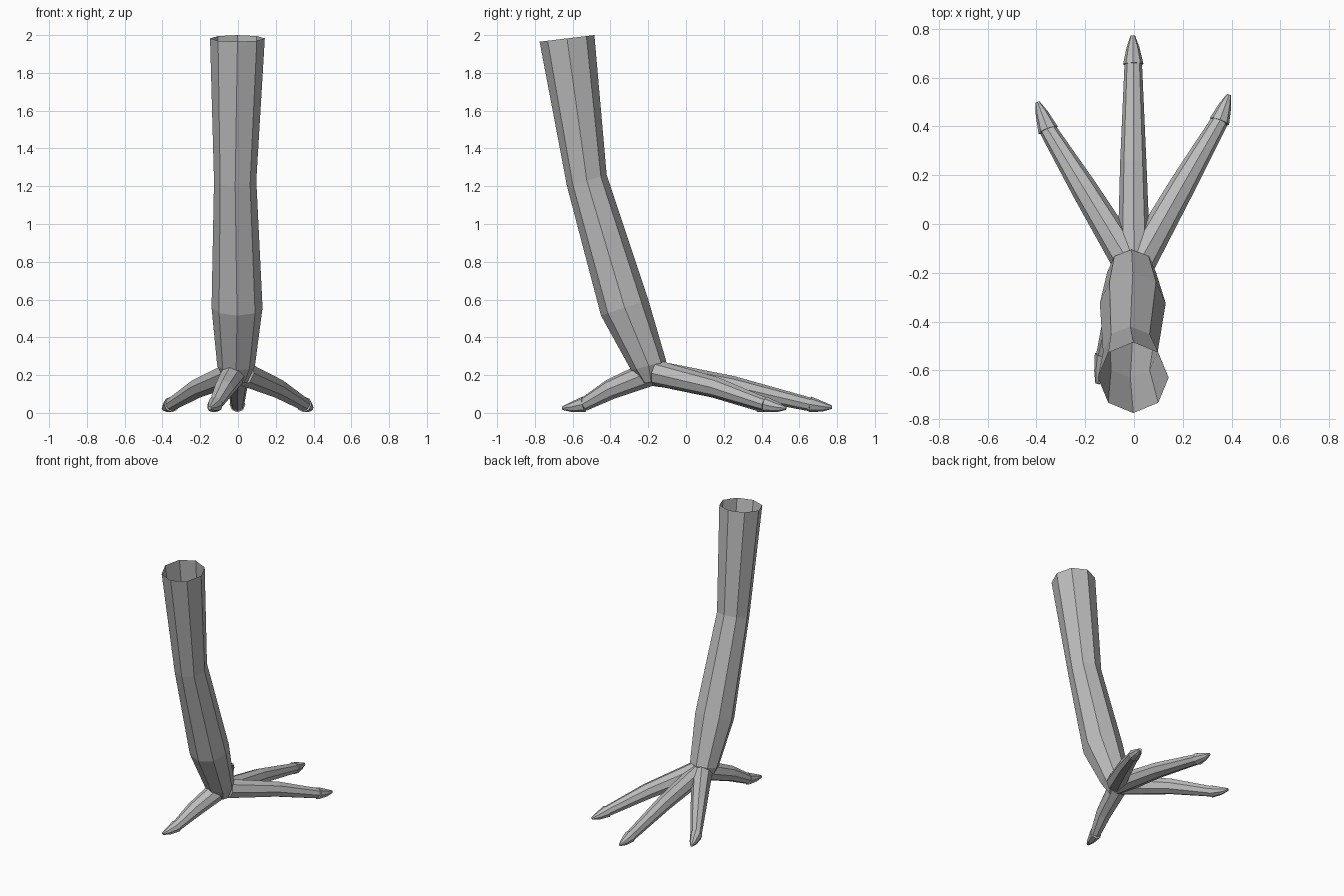
import bpy
import bmesh
from math import sin, cos, tau
from mathutils import Vector

cube = bpy.data.objects.get("Cube")
if cube:
    bpy.data.objects.remove(cube)

grey = bpy.data.materials.new("plain grey")
grey.use_nodes = True
GREY = (0.5, 0.5, 0.5, 1)
grey.diffuse_color = GREY
grey.node_tree.nodes["Principled BSDF"].inputs["Base Color"].default_value = GREY
SIDES = 8


def loft(name, rings, cap_start=False, cap_end=False):
    """Skin rings given as (centre, side vector, up vector) with flat faces."""
    bm = bmesh.new()
    loops = []
    for centre, side, up in rings:
        angles = [tau * i / SIDES for i in range(SIDES)]
        loops.append([bm.verts.new(centre + side * cos(a) + up * sin(a)) for a in angles])
    for low, high in zip(loops, loops[1:]):
        for i in range(SIDES):
            j = (i + 1) % SIDES
            bm.faces.new((low[i], low[j], high[j], high[i]))
    if cap_start:
        bm.faces.new(loops[0][::-1])
    if cap_end:
        bm.faces.new(loops[-1])
    bmesh.ops.recalc_face_normals(bm, faces=bm.faces)
    mesh = bpy.data.meshes.new(name)
    bm.to_mesh(mesh)
    bm.free()
    mesh.materials.append(grey)
    obj = bpy.data.objects.new(name, mesh)
    bpy.context.collection.objects.link(obj)


def tube(name, path, radii):
    """Closed tapering tube whose rings stand square to the path."""
    points = [Vector(p) for p in path]
    rings = []
    for i, p in enumerate(points):
        ahead = points[min(i + 1, len(points) - 1)] - points[max(i - 1, 0)]
        side = ahead.cross(Vector((0, 0, 1))).normalized()
        up = side.cross(ahead).normalized()
        rings.append((p, side * radii[i], up * radii[i]))
    loft(name, rings, True, True)


# Leg: open at the top; each ring is centre x, half width, front y z, back y z
leg_rings = []
for x, width, fy, fz, by, bz in (
    (-0.01, 0.06, -0.23, 0.155, -0.14, 0.17),
    (-0.01, 0.1, -0.29, 0.225, -0.105, 0.275),
    (-0.005, 0.135, -0.45, 0.515, -0.2, 0.6),
    (-0.015, 0.112, -0.63, 1.2, -0.42, 1.26),
    (-0.003, 0.145, -0.775, 1.965, -0.485, 2.0),
):
    front, back = Vector((x, fy, fz)), Vector((x, by, bz))
    leg_rings.append(((front + back) / 2, Vector((width, 0, 0)), (back - front) / 2))
loft("leg", leg_rings, cap_start=True)

# Toes: root, knuckle, claw base, claw tip
toes = {
    "middle": ((0, -0.17, 0.21), (-0.003, 0.25, 0.14), (-0.003, 0.655, 0.045), (-0.005, 0.773, 0.03)),
    "left": ((0.025, -0.15, 0.21), (0.2, 0.16, 0.135), (0.35, 0.42, 0.045), (0.39, 0.53, 0.025)),
    "right": ((-0.025, -0.15, 0.21), (-0.205, 0.145, 0.135), (-0.352, 0.385, 0.045), (-0.396, 0.5, 0.025)),
    "hind": ((-0.02, -0.19, 0.21), (-0.075, -0.4, 0.125), (-0.12, -0.54, 0.045), (-0.15, -0.655, 0.025)),
}
for name, (root, knuckle, base, tip) in toes.items():
    tube(name + "_toe", (root, knuckle, base), (0.068, 0.054, 0.036))
    middle = Vector(base).lerp(Vector(tip), 0.6) - Vector((0, 0, 0.003))
    tube(name + "_claw", (base, middle, tip), (0.042, 0.026, 0.009))
